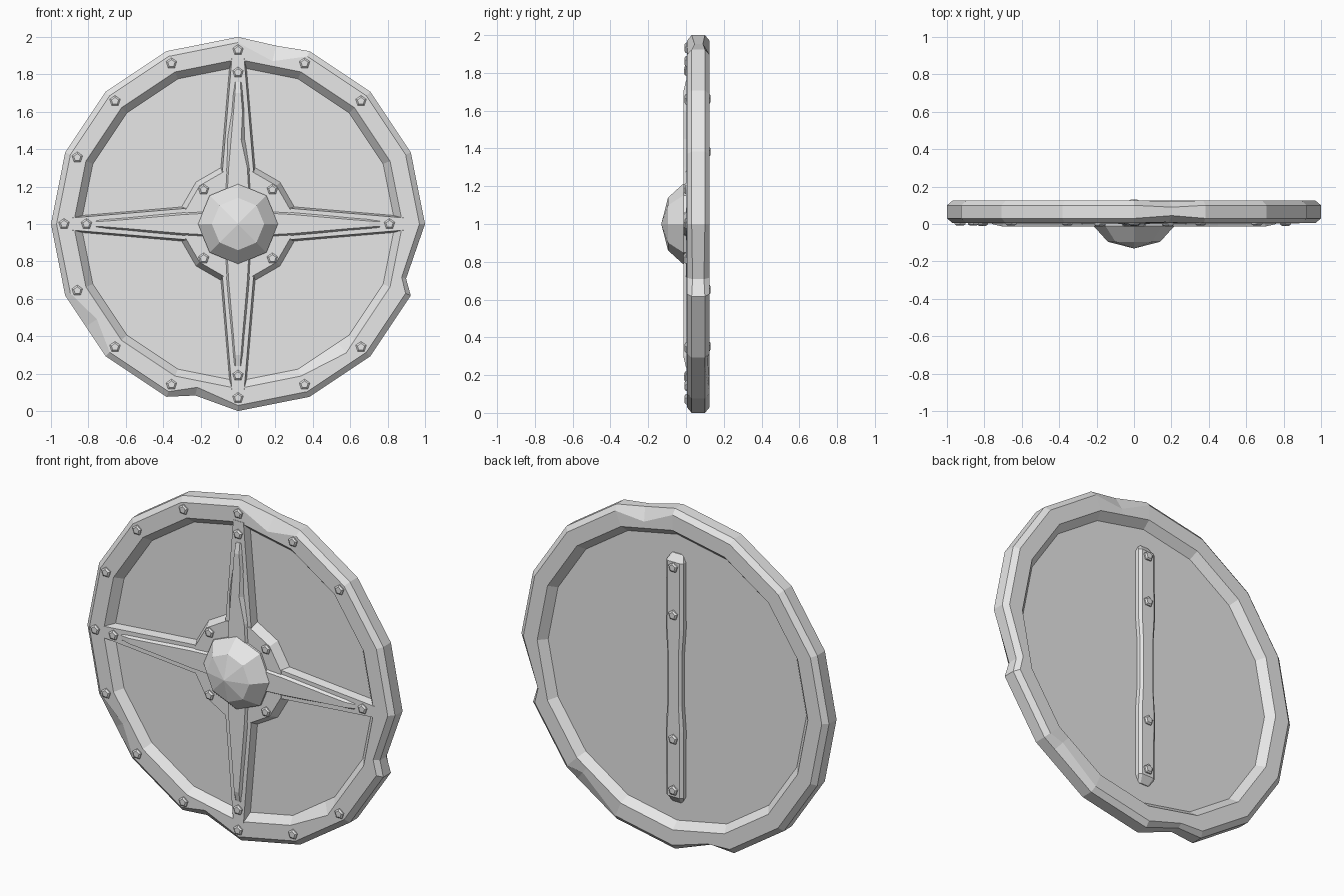
import bpy, bmesh
from math import sin, cos, pi, radians
from mathutils import Vector

cube = bpy.data.objects.get("Cube")
if cube:
    bpy.data.objects.remove(cube, do_unlink=True)

SIDES = 16
STEP = 2 * pi / SIDES
CENTRE = Vector((0, 0, 1))

iron = bpy.data.materials.new("grey_iron")
iron.use_nodes = True
GREY = (0.8, 0.8, 0.8, 1)
iron.diffuse_color = GREY
iron.node_tree.nodes["Principled BSDF"].inputs["Base Color"].default_value = GREY


def polar(angle, r, y):
    """Point on the shield: angle runs clockwise from the top."""
    return CENTRE + Vector((r * sin(angle), y, r * cos(angle)))


def loft(name, rings, loop=False):
    """Skin a run of equal-length closed cross-sections."""
    bm = bmesh.new()
    rows = [[bm.verts.new(p) for p in ring] for ring in rings]
    count = len(rows[0])
    pairs = list(zip(rows, rows[1:]))
    if loop:
        pairs.append((rows[-1], rows[0]))
    else:
        bm.faces.new(rows[0])
        bm.faces.new(rows[-1])
    for a, b in pairs:
        for i in range(count):
            j = (i + 1) % count
            bm.faces.new((a[i], a[j], b[j], b[i]))
    bmesh.ops.recalc_face_normals(bm, faces=bm.faces)
    mesh = bpy.data.meshes.new(name)
    bm.to_mesh(mesh)
    bm.free()
    mesh.materials.append(iron)
    obj = bpy.data.objects.new(name, mesh)
    bpy.context.collection.objects.link(obj)
    return obj


def turned(name, sides, profile, offset=0):
    """Faceted solid turned about the shield's axis; profile is (r, y)."""
    return loft(name, [[polar(offset + 2 * pi * i / sides, r, y) for i in range(sides)]
                       for r, y in profile])


def bolt(name, x, z, y, out):
    """Five-sided rivet head standing out along y."""
    def ring(r, d):
        return [(x + r * sin(2 * pi * i / 5), y + out * d, z + r * cos(2 * pi * i / 5))
                for i in range(5)]
    loft(name, [ring(0.03, -0.005), ring(0.03, 0.006), ring(0.02, 0.013)])


# Rim: chamfered section swept round, with battle dents between corners
rim_profile = [(1.0, 0.03), (1.0, 0.1), (0.97, 0.125), (0.88, 0.125),
               (0.84, 0.08), (0.84, 0.05), (0.88, 0.005), (0.97, 0.005)]
# dent angle -> {profile point: (radius, y)}
dents = {
    12: {0: (0.975, 0.045), 1: (0.975, 0.09), 2: (0.9, 0.122), 7: (0.89, 0.01)},
    108: {0: (0.945, 0.035), 1: (0.945, 0.095), 2: (0.92, 0.125), 7: (0.92, 0.005)},
    140: {2: (0.92, 0.115), 6: (0.9, 0.005)},
    194: {0: (0.945, 0.04), 1: (0.945, 0.095), 2: (0.93, 0.125), 7: (0.9, 0.005)},
    236: {7: (0.91, 0.008)},
}
stations = [(i * STEP, {}) for i in range(SIDES)]
stations += [(radians(a), d) for a, d in dents.items()]
rings = []
for angle, dent in sorted(stations, key=lambda s: s[0]):
    off = angle % STEP - STEP / 2
    flat = cos(STEP / 2) / cos(off)
    section = []
    for k, (r, y) in enumerate(rim_profile):
        r, y = dent.get(k, (r * flat, y))
        section.append(polar(angle, r, y))
    rings.append(section)
loft("rim", rings, loop=True)

# Face panel
turned("panel", SIDES, [(0.86, 0.05), (0.86, 0.08)])

# Centre plate and domed boss
turned("centre_plate", 12, [(0.32, 0.055), (0.29, 0.0)], radians(15))
turned("boss", 8, [(0.215, 0.02), (0.215, -0.012), (0.14, -0.095), (0.004, -0.13)])


# Four tapering arms, each a flat bar carrying a raised spike
def arm(name, turn, sections):
    """sections: distance, left and right half widths, flare, front and back y."""
    out = []
    for d, left, right, flare, front, back in sections:
        out.append([(-left - flare, back), (-left, front), (right, front), (right + flare, back)])
        c, s = cos(turn), sin(turn)
        out[-1] = [CENTRE + Vector((u * c + d * s, y, d * c - u * s)) for u, y in out[-1]]
    loft(name, out)


for i, side in enumerate(("top", "left", "bottom", "right")):
    turn = i * pi / 2
    arm(side + "_arm", turn, [(0.2, 0.09, 0.09, 0.012, 0.003, 0.06),
                              (0.885, 0.033, 0.033, 0.01, 0.003, 0.06)])
    nick = 0.02 if side == "top" else 0
    arm(side + "_spike", turn, [(0.12, 0.06, 0.06, 0.012, -0.014, 0.006),
                                (0.3, 0.05, 0.05, 0.012, -0.014, 0.006),
                                (0.45, 0.037, 0.037 - nick, 0.012 + nick / 2, -0.014, 0.006),
                                (0.6, 0.024, 0.024, 0.01, -0.014, 0.006),
                                (0.7, 0.016, 0.016, 0.01, -0.014, 0.006),
                                (0.76, 0.012, 0.012, 0.008, 0.0, 0.006)])
    p = polar(turn, 0.81, 0)
    bolt(side + "_arm_bolt", p.x, p.z, 0.003, -1)
    p = polar(turn + pi / 4, 0.26, 0)
    bolt("centre_bolt_%d" % i, p.x, p.z, 0.0, -1)

# Rim bolts, three of them lost on the left side
for i in range(SIDES):
    if i not in (3, 4, 5):
        p = polar(i * STEP, 0.93, 0)
        bolt("rim_bolt_%d" % i, p.x, p.z, 0.005, -1)

# Handle strap on the back, slightly worn in at the grip
strap = []
for z, w, top in ((0.27, 0.035, 0.085), (0.31, 0.055, 0.115), (0.7, 0.058, 0.117),
                  (0.85, 0.047, 0.117), (1.15, 0.047, 0.117), (1.3, 0.058, 0.117),
                  (1.69, 0.055, 0.115), (1.73, 0.035, 0.085)):
    strap.append([(-w, 0.075, z), (-w, top - 0.012, z), (-w * 0.7, top, z),
                  (w * 0.7, top, z), (w, top - 0.012, z), (w, 0.075, z)])
loft("handle", strap)
for i, z in enumerate((0.35, 0.65, 1.38, 1.66)):
    bolt("handle_bolt_%d" % i, 0, z, 0.117, 1)
